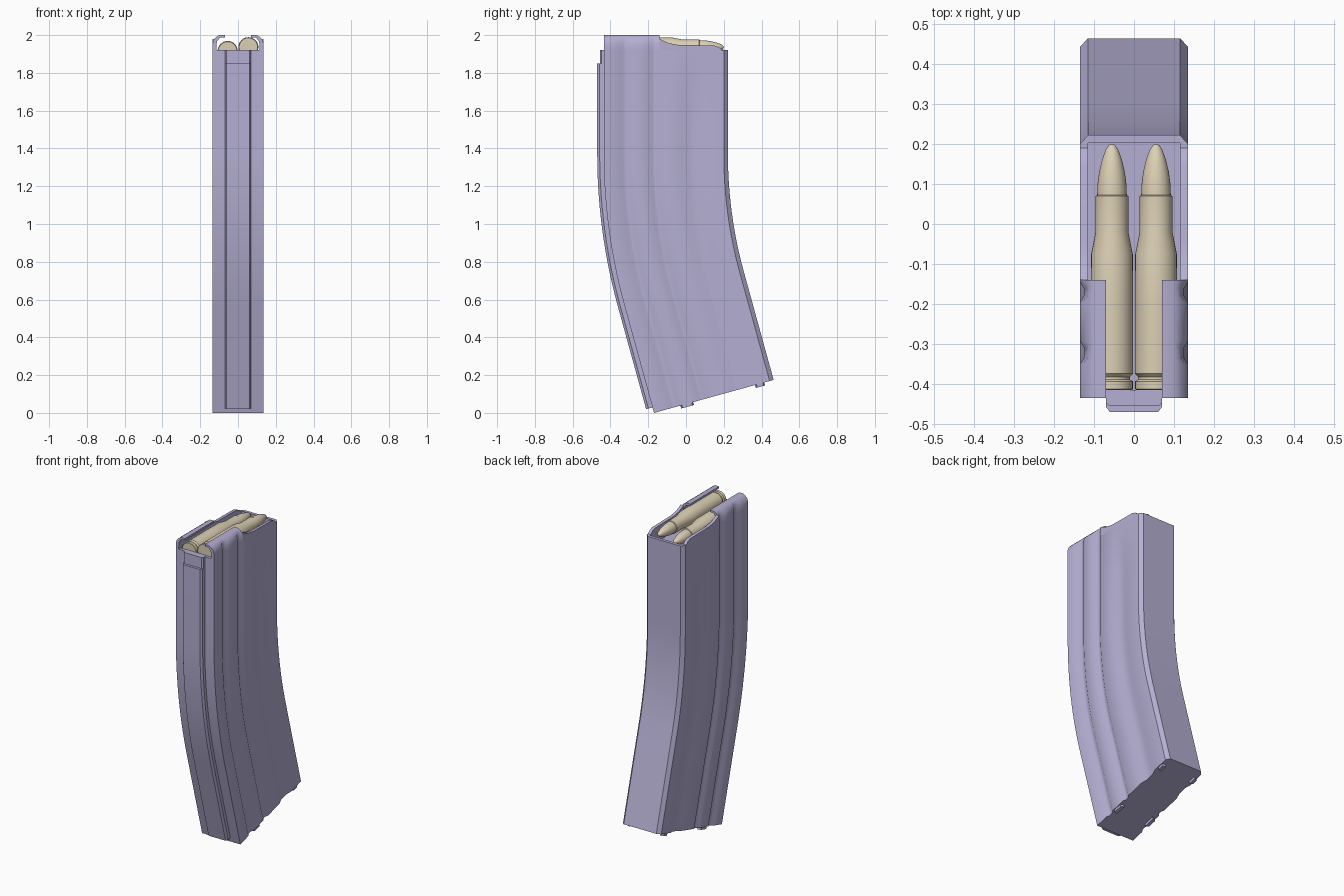
import bpy, bmesh, math
from mathutils import Vector

if "Cube" in bpy.data.objects:
    bpy.data.objects.remove(bpy.data.objects["Cube"])

THETA, RF, Z0, YF = math.radians(15.4), 3.0, 1.37, -0.435
TAIL = (Z0 - RF * math.sin(THETA)) / math.cos(THETA)
ARC = RF * THETA
END = ARC + TAIL


def material(name, rgb):
    m = bpy.data.materials.new(name)
    m.diffuse_color = (*rgb, 1)
    m.use_nodes = True
    m.node_tree.nodes["Principled BSDF"].inputs["Base Color"].default_value = m.diffuse_color
    return m


LILAC = material("lilac_metal", (0.46, 0.43, 0.65))
TAN = material("tan_metal", (0.72, 0.63, 0.46))


def frame(t):
    """Point on the front edge, across direction and down direction at length t."""
    a = min(max(t / RF, 0), THETA)
    across = Vector((0, math.cos(a), math.sin(a)))
    down = Vector((0, math.sin(a), -math.cos(a)))
    p = Vector((0, YF + RF * (1 - math.cos(a)), Z0 - RF * math.sin(a)))
    return p + down * (min(t, 0) + max(t - ARC, 0)), across, down


def place(t, section):
    p, across, _ = frame(t)
    return [p + across * s + Vector((x, 0, 0)) for x, s in section]


def loft(name, rings, mat, angle=35):
    bm = bmesh.new()
    rows = [[bm.verts.new(c) for c in ring] for ring in rings]
    n = len(rows[0])
    for a, b in zip(rows, rows[1:]):
        for i in range(n):
            j = (i + 1) % n
            bm.faces.new((a[i], a[j], b[j], b[i]))
    bm.faces.new(rows[0])
    bm.faces.new(rows[-1])
    bmesh.ops.remove_doubles(bm, verts=bm.verts, dist=1e-5)
    bmesh.ops.recalc_face_normals(bm, faces=bm.faces)
    me = bpy.data.meshes.new(name)
    bm.to_mesh(me)
    bm.free()
    ob = bpy.data.objects.new(name, me)
    bpy.context.collection.objects.link(ob)
    me.materials.append(mat)
    bpy.context.view_layer.objects.active = ob
    ob.select_set(True)
    bpy.ops.object.shade_smooth_by_angle(angle=math.radians(angle))
    ob.select_set(False)
    return ob


def body_section(rear_depth):
    W, d = 0.135, 0.011
    half = [(W, 0), (W, .085), (W - d, .102), (W - d, .125), (W, .142),
            (W, .240), (W - d, .257), (W - d, .273), (W, .290),
            (W, .410), (W - rear_depth, .445), (W - rear_depth, .500), (W, .535),
            (W, .635), (.115, .657)]
    return half + [(-x, s) for x, s in reversed(half)]


# Curved box body, hollow at the top, with side grooves
ARC_T = [ARC * i / 14 for i in range(15)]
body_t = [Z0 - 1.92, Z0 - 1.86, Z0 - 1.75, Z0 - 1.6] + ARC_T + [END]
rings = []
inner = [(max(-.115, min(.115, x)), max(.02, min(.637, s))) for x, s in body_section(0)]
for z in (1.85, 1.92):
    rings.append(place(Z0 - z, inner))
for t in body_t:
    fade = min(max((1.88 - (Z0 - t)) / 0.3, 0), 1)
    rings.append(place(t, body_section(0.012 * fade)))
loft("magazine_body", rings, LILAC)

# Raised front spine and the short step above it
spine = [(.07, .005), (.07, -.022), (.06, -.035), (-.06, -.035), (-.07, -.022), (-.07, .005)]
loft("front_spine", [place(t, spine) for t in [Z0 - 1.85] + ARC_T + [END - .03]], LILAC)
step = [(.07, .02), (.07, -.012), (.062, -.02), (-.062, -.02), (-.07, -.012), (-.07, .02)]
loft("front_step", [place(Z0 - z, step) for z in (1.921, 1.84)], LILAC)

# Feed lips, side rims and bottom tabs, mirrored left and right
lip = [(.135, 1.92), (.135, 1.955), (.128, 1.976), (.115, 1.99), (.1, 2.0),
       (.07, 2.0), (.07, 1.988), (.096, 1.986), (.112, 1.965), (.115, 1.92)]
lip_y = [(-.435, 0), (-.35, 0), (-.333, .011), (-.31, .011), (-.293, 0),
         (-.195, 0), (-.178, .011), (-.162, .011), (-.145, 0), (-.14, 0)]
rim = [(-.14, 1.92), (-.14, 1.98), (-.12, 1.97), (-.09, 1.957), (-.04, 1.948),
       (.15, 1.945), (.175, 1.935), (.19, 1.92)]
for side, sx in (("right", 1), ("left", -1)):
    loft(side + "_feed_lip",
         [[(sx * (x - (d if x > .118 else 0)), y, z) for x, z in lip] for y, d in lip_y], LILAC)
    loft(side + "_rim", [[(sx * x, y, z) for y, z in rim] for x in (.115, .135)], LILAC)
    for label, s0, s1 in (("front", .145, .215), ("rear", .555, .605)):
        tab = [(sx * .108, s0), (sx * .13, s0 + .008), (sx * .13, s1 - .008), (sx * .108, s1)]
        loft(f"{side}_{label}_tab", [place(END + e, tab) for e in (-.01, .016)], LILAC)

# Two cartridges, turned from a profile along y (radius, y)
shell = [(.049, -.415), (.052, -.412), (.052, -.393), (.045, -.389), (.045, -.382),
         (.053, -.374), (.053, -.2), (.052, -.075), (.041, -.02), (.041, .07),
         (.037, .072), (.036, .1), (.032, .13), (.025, .16), (.016, .185), (.008, .197), (.002, .2)]
for side, cx, cz in (("right", .055, 1.936), ("left", -.055, 1.916)):
    loft(side + "_cartridge",
         [[(cx + r * math.cos(a), y, cz + r * math.sin(a))
           for a in (math.tau * k / 32 for k in range(32))] for r, y in shell], TAN, 30)
